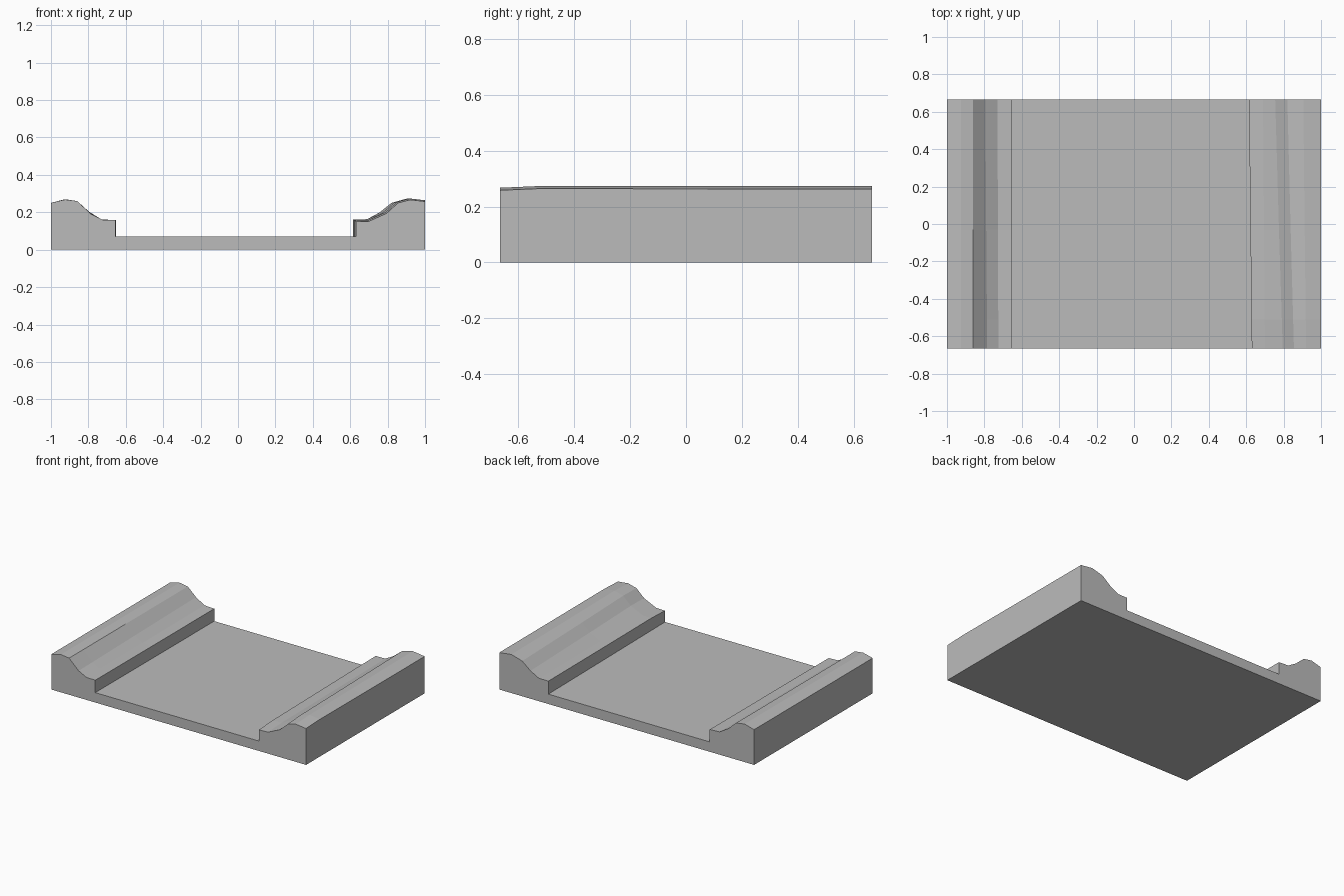
import bpy, bmesh

if "Cube" in bpy.data.objects:
    bpy.data.objects.remove(bpy.data.objects["Cube"])

# One plain stone colour
stone = bpy.data.materials.new("grey stone")
stone.use_nodes = True
grey = (0.5, 0.5, 0.5, 1)
stone.diffuse_color = grey
stone.node_tree.nodes["Principled BSDF"].inputs["Base Color"].default_value = grey

# Bank profiles, from the outer edge to the channel wall
right_front = [(-1, .25), (-.925, .268), (-.86, .26), (-.785, .19), (-.725, .16), (-.655, .158)]
right_back = [(-1, .25), (-.925, .27), (-.86, .26), (-.795, .202), (-.73, .162), (-.652, .158)]
left_front = [(1, .258), (.92, .267), (.855, .25), (.795, .195), (.70, .152), (.63, .15)]
left_back = [(1, .262), (.905, .274), (.82, .25), (.755, .198), (.69, .163), (.615, .162)]
FLOOR = 0.07


def blend(a, b, t, lift):
    return [(p[0] + (q[0] - p[0]) * t, p[1] + (q[1] - p[1]) * t + lift)
            for p, q in zip(a, b)]


def section(t, lift):
    """Closed outline of the whole channel at one station."""
    right = blend(right_front, right_back, t, 0)
    left = blend(left_front, left_back, t, lift)
    floor = [(right[-1][0], FLOOR), (left[-1][0], FLOOR)]
    return [(-1, 0)] + right + floor + left[::-1] + [(1, 0)]


# Stations along the length: y, blend to the back profile, lift of the left bank
stations = [(-.665, 0, 0), (-.51, .12, .006), (-.03, .5, .003), (.665, 1, 0)]

bm = bmesh.new()
rings = [[bm.verts.new((x, y, z)) for x, z in section(t, lift)]
         for y, t, lift in stations]
count = len(rings[0])
for a, b in zip(rings, rings[1:]):
    for i in range(count):
        j = (i + 1) % count
        bm.faces.new((a[i], a[j], b[j], b[i]))
bm.faces.new(rings[0])
bm.faces.new(rings[-1][::-1])
bmesh.ops.recalc_face_normals(bm, faces=bm.faces)

mesh = bpy.data.meshes.new("channel_bed_with_banks")
bm.to_mesh(mesh)
bm.free()
mesh.materials.append(stone)
channel = bpy.data.objects.new("channel_bed_with_banks", mesh)
bpy.context.collection.objects.link(channel)
